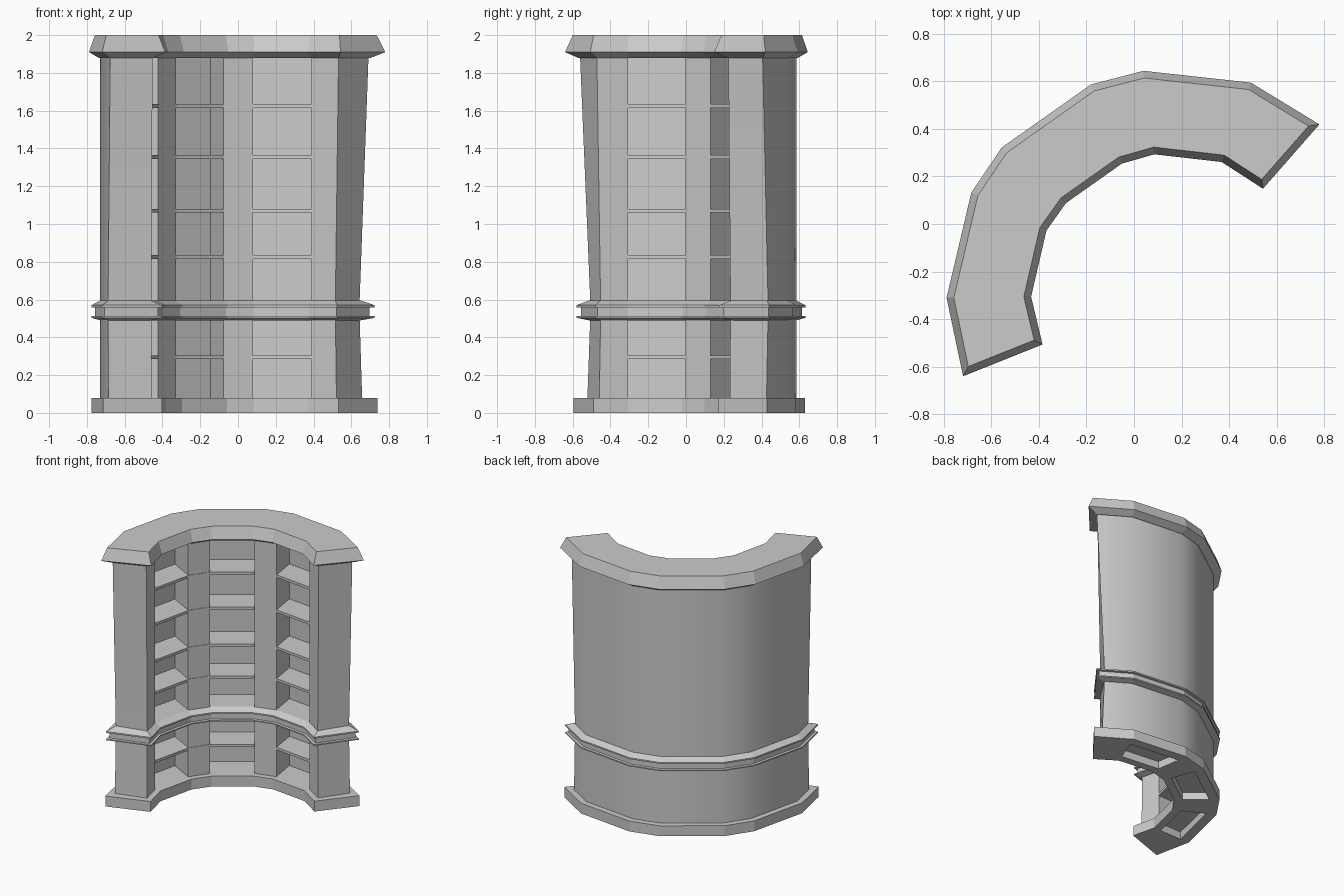
import bpy, bmesh, math
from mathutils import Vector

if "Cube" in bpy.data.objects:
    bpy.data.objects.remove(bpy.data.objects["Cube"])

# Plan of the curved bookcase in its own symmetric frame (right half, mirrored)
OUTER = [(0.23, 0.584), (0.444, 0.503), (0.784, 0.202), (0.918, -0.108)]
INNER = [(0.568, -0.192), (0.491, 0.0), (0.278, 0.19), (0.144, 0.237)]
half = OUTER + INNER
PLAN = [Vector(p) for p in
        [(-x, y) for x, y in reversed(OUTER)] + half + [(-x, y) for x, y in reversed(INNER)]]
TURN = math.atan2(1.06, 1.50)


def world(p, z):
    u, v = p[0] - 0.039, p[1]
    c, s = math.cos(TURN), math.sin(TURN)
    return (u * c - v * s, u * s + v * c, z)


def outline(d, slide_out=0.0, slide_in=0.0):
    """Plan inset by d; the end faces slide back along the sides."""
    n, pts = len(PLAN), []
    for i, p in enumerate(PLAN):
        a = (p - PLAN[i - 1]).normalized()
        b = (PLAN[(i + 1) % n] - p).normalized()
        na, nb = Vector((a.y, -a.x)), Vector((b.y, -b.x))
        pts.append(p + (na + nb) * d / (1 + na.dot(nb)))
    for i, j, t in ((0, 1, slide_out), (7, 6, slide_out), (8, 9, slide_in), (15, 14, slide_in)):
        pts[i] = pts[i] + (pts[j] - pts[i]).normalized() * t
    return pts


def loft(name, layers, smooth=False, frame=False):
    """Stack of (z, points); frame joins the last layer back to the first."""
    bm = bmesh.new()
    rings = [[bm.verts.new(world(p, z)) for p in pts] for z, pts in layers]
    pairs = list(zip(rings, rings[1:]))
    if frame:
        pairs.append((rings[-1], rings[0]))
    else:
        bm.faces.new(rings[0])
        bm.faces.new(rings[-1])
    for lo, hi in pairs:
        n = len(lo)
        for i in range(n):
            j = (i + 1) % n
            bm.faces.new((lo[i], lo[j], hi[j], hi[i]))
    bmesh.ops.recalc_face_normals(bm, faces=bm.faces)
    me = bpy.data.meshes.new(name)
    bm.to_mesh(me)
    bm.free()
    if smooth:
        me.shade_smooth()
        me.set_sharp_from_angle(angle=math.radians(30))
    ob = bpy.data.objects.new(name, me)
    bpy.context.collection.objects.link(ob)
    return ob


def with_bays(pts, depth=0.87):
    """Cut three shelf bays into the inner side of the plan."""
    back = lambda j: pts[j].lerp(pts[15 - j], depth)
    res = pts[:9]
    for a, b in ((9, 10), (11, 12), (13, 14)):
        res += [pts[a], back(a), back(b), pts[b]]
    return res + [pts[15]]


# Carcass: back wall, end posts and dividers in one piece
loft("carcass", [(z, with_bays(outline(0.058, so, si))) for z, so, si in
                 ((0.0, 0.037, 0.012), (0.5, 0.055, 0.02), (0.6, 0.055, 0.02), (1.89, 0, 0))],
     smooth=True)

# Plinth frame, hollow underneath
outer, inner = outline(0.014, 0.025, 0.01), outline(0.075, 0.03, 0.01)
loft("plinth", [(0, outer), (0.08, outer), (0.08, inner), (0, inner)], frame=True)

# Waist moulding
loft("waist_moulding", [(z, outline(d, 0.045, 0.02)) for z, d in
                        ((0.49, 0.06), (0.503, 0.012), (0.512, 0.012), (0.514, 0.03),
                         (0.557, 0.03), (0.559, 0.012), (0.57, 0.012), (0.595, 0.06))])

# Cornice
loft("cornice", [(1.88, outline(0.05)), (1.91, outline(0)), (2.0, outline(0.03))])


# Shelves: one piece over the left and centre bays, one in the right bay
def shelf(name, z, ids, d, thick=0.02):
    front, body = outline(d), outline(0.058)
    pts = [front[j] for j in ids] + [body[j].lerp(body[15 - j], 0.9) for j in reversed(ids)]
    loft(name, [(z - thick / 2, pts), (z + thick / 2, pts)])


for k, z in enumerate((0.295, 0.825, 1.07, 1.355, 1.625)):
    shelf(f"shelf_left_{k}", z, (11, 12, 13, 14), 0.054)
    shelf(f"shelf_right_{k}", z, (9, 10), 0.061)

# Floor boards of the bottom bays
for k, ids in enumerate(((9, 10), (11, 12), (13, 14))):
    shelf(f"floor_{k}", 0.07, ids, 0.062)
